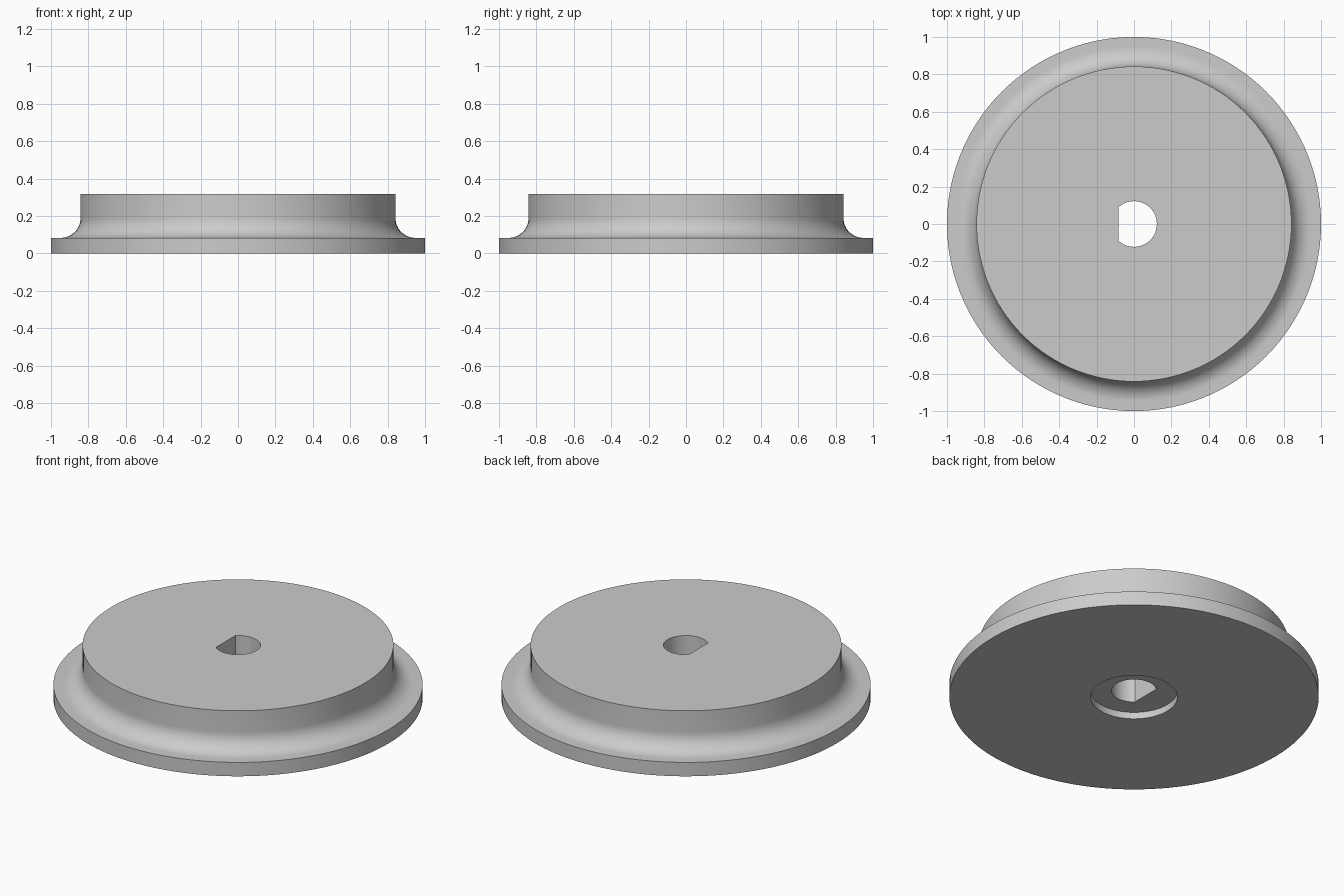
import bpy, bmesh, math

if "Cube" in bpy.data.objects:
    bpy.data.objects.remove(bpy.data.objects["Cube"])

SEGMENTS = 120
HOLE_R = 0.122
FLAT_X = HOLE_R * math.cos(math.radians(132))  # flat side of the D-shaped bore
FILLET_R = 0.107
HUB_R, FLANGE_Z, TOP_Z = 0.842, 0.083, 0.318

grey = bpy.data.materials.new("grey")
grey.diffuse_color = (0.6, 0.6, 0.6, 1)
grey.use_nodes = True
grey.node_tree.nodes["Principled BSDF"].inputs["Base Color"].default_value = grey.diffuse_color

# Closed half profile (radius, height): bore top, hub, fillet, flange, recess, bore bottom
profile = [(HOLE_R, TOP_Z), (HUB_R, TOP_Z)]
for i in range(17):
    a = math.pi + (math.pi / 2) * i / 16
    profile.append((HUB_R + FILLET_R + FILLET_R * math.cos(a),
                    FLANGE_Z + FILLET_R + FILLET_R * math.sin(a)))
profile += [(1, FLANGE_Z), (1, 0), (0.235, 0), (0.235, 0.04), (HOLE_R, 0.04)]

# Revolve the profile, flattening one side of the bore
bm = bmesh.new()
rings = []
for r, z in profile:
    ring = []
    for s in range(SEGMENTS):
        a = 2 * math.pi * s / SEGMENTS
        x = r * math.cos(a)
        if r == HOLE_R:
            x = max(x, FLAT_X)
        ring.append(bm.verts.new((x, r * math.sin(a), z)))
    rings.append(ring)
for i, ring in enumerate(rings):
    nxt = rings[(i + 1) % len(rings)]
    for s in range(SEGMENTS):
        t = (s + 1) % SEGMENTS
        bm.faces.new((ring[s], nxt[s], nxt[t], ring[t]))
bmesh.ops.recalc_face_normals(bm, faces=bm.faces)

mesh = bpy.data.meshes.new("flanged_wheel")
bm.to_mesh(mesh)
bm.free()
mesh.materials.append(grey)
wheel = bpy.data.objects.new("flanged_wheel", mesh)
bpy.context.collection.objects.link(wheel)

# Smooth round surfaces, keep rims sharp
bpy.context.view_layer.objects.active = wheel
wheel.select_set(True)
bpy.ops.object.shade_smooth_by_angle(angle=math.radians(30))
